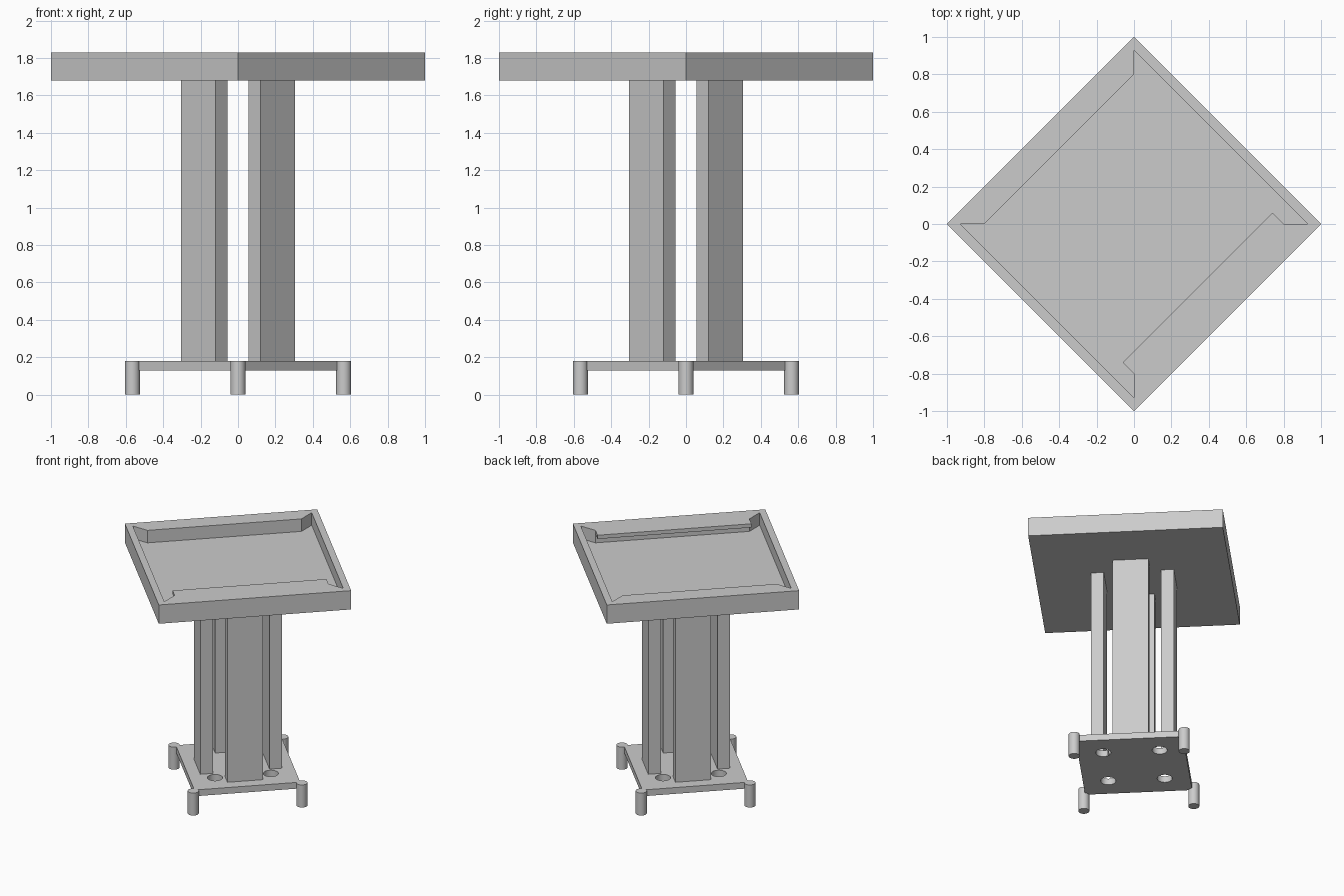
import bpy, bmesh, math

cube = bpy.data.objects.get("Cube")
if cube:
    bpy.data.objects.remove(cube, do_unlink=True)

grey = bpy.data.materials.new("plain grey")
grey.use_nodes = True
grey.diffuse_color = (0.6, 0.6, 0.6, 1)
grey.node_tree.nodes["Principled BSDF"].inputs["Base Color"].default_value = (0.6, 0.6, 0.6, 1)


def prism(name, points, low, high):
    """Extrude a flat outline between two heights."""
    bm = bmesh.new()
    face = bm.faces.new([bm.verts.new((x, y, low)) for x, y in points])
    top = bmesh.ops.extrude_face_region(bm, geom=[face])["geom"]
    verts = [v for v in top if isinstance(v, bmesh.types.BMVert)]
    bmesh.ops.translate(bm, verts=verts, vec=(0, 0, high - low))
    bmesh.ops.recalc_face_normals(bm, faces=bm.faces)
    mesh = bpy.data.meshes.new(name)
    bm.to_mesh(mesh)
    bm.free()
    mesh.materials.append(grey)
    obj = bpy.data.objects.new(name, mesh)
    bpy.context.collection.objects.link(obj)
    return obj


def diamond(r):
    return [(r, 0), (0, r), (-r, 0), (0, -r)]


def circle(cx, cy, r, n=32):
    return [(cx + r * math.cos(math.tau * i / n), cy + r * math.sin(math.tau * i / n))
            for i in range(n)]


def select(obj):
    bpy.ops.object.select_all(action="DESELECT")
    obj.select_set(True)
    bpy.context.view_layer.objects.active = obj


def cut(target, cutter, keep=False):
    mod = target.modifiers.new("cut", "BOOLEAN")
    mod.operation = "DIFFERENCE"
    mod.solver = "EXACT"
    mod.object = cutter
    select(target)
    bpy.ops.object.modifier_apply(modifier=mod.name)
    if not keep:
        bpy.data.objects.remove(cutter, do_unlink=True)


BASE_LOW, BASE_TOP = 0.13, 0.18
TRAY_LOW, TRAY_FLOOR, TRAY_TOP = 1.68, 1.73, 1.83

# Tray with a recess, two thick walls and two thin ones
tray = prism("tray", diamond(1), TRAY_LOW, TRAY_TOP)
recess = [(0, .93), (.93, 0), (.8, 0), (0, -.8), (0, -.93), (-.93, 0), (-.8, 0), (0, .8)]
cut(tray, prism("recess_cutter", recess, TRAY_FLOOR, TRAY_TOP + 0.1))

# Thin lip overhanging the recess along one thick wall
prism("tray_lip", [(.8, 0), (.74, .06), (-.06, -.74), (0, -.8)], TRAY_TOP - 0.03, TRAY_TOP)

# Four upright slabs, each facing a side of the base
slab = [(.12, -.305), (.305, -.12), (.24, -.055), (.055, -.24)]
for i in range(4):
    c, s = round(math.cos(i * math.pi / 2)), round(math.sin(i * math.pi / 2))
    prism("upright_slab", [(c * x - s * y, s * x + c * y) for x, y in slab], BASE_TOP, TRAY_LOW)

# Base plate with a hole and a round foot toward each corner
base = prism("base_plate", diamond(0.55), BASE_LOW, BASE_TOP)
for x, y in diamond(1):
    cut(base, prism("hole_cutter", circle(x * .29, y * .29, .055), BASE_LOW - .1, BASE_TOP + .1))
    cut(base, prism("foot_cutter", circle(x * .565, y * .565, .04), BASE_LOW - .1, BASE_TOP + .1))
    foot = prism("foot", circle(x * .565, y * .565, .04), 0, BASE_TOP)
    select(foot)
    bpy.ops.object.shade_smooth_by_angle(angle=math.radians(30))

# Drop the slivers left beyond the feet, then smooth the holes
bm = bmesh.new()
bm.from_mesh(base.data)
bmesh.ops.delete(bm, geom=[v for v in bm.verts if abs(v.co.x) + abs(v.co.y) > 0.551], context="VERTS")
bm.to_mesh(base.data)
bm.free()
select(base)
bpy.ops.object.shade_smooth_by_angle(angle=math.radians(30))
